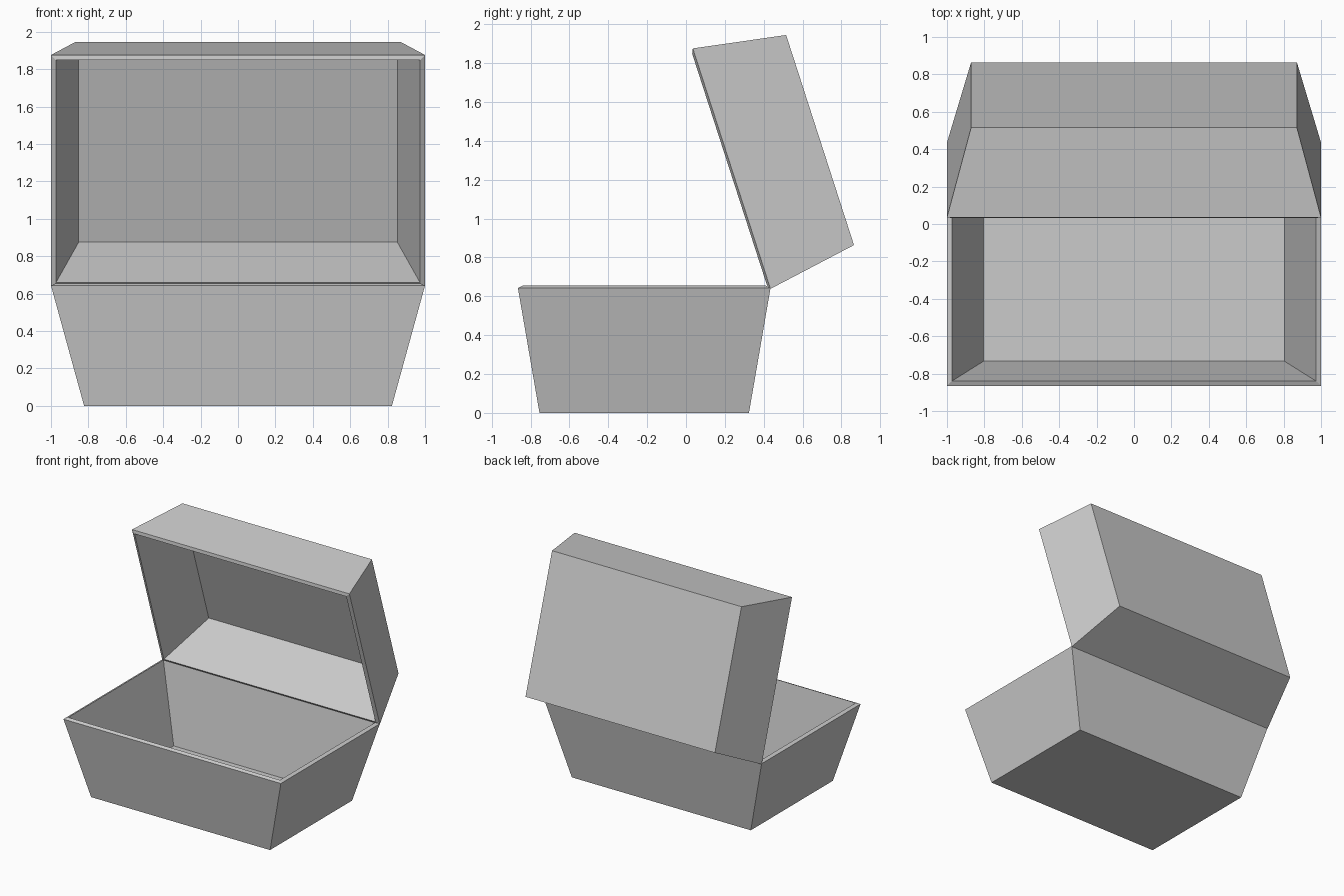
import bpy
import bmesh
from math import radians

cube = bpy.data.objects.get("Cube")
if cube:
    bpy.data.objects.remove(cube, do_unlink=True)

GREY = (0.6, 0.6, 0.6, 1.0)
grey = bpy.data.materials.new("plain grey")
grey.use_nodes = True
grey.diffuse_color = GREY
grey.node_tree.nodes["Principled BSDF"].inputs["Base Color"].default_value = GREY

RIM = (1.0, 0.65)   # half width and half depth shared by both open rims
WALL = 0.039


def tray(name, closed_end, depth, location, tilt=0):
    """Tapered open tray: rim at local z = 0, closed end at -depth."""
    bm = bmesh.new()

    def ring(half, z):
        return [bm.verts.new((sx * half[0], sy * half[1], z))
                for sx, sy in ((-1, -1), (1, -1), (1, 1), (-1, 1))]

    end, rim = ring(closed_end, -depth), ring(RIM, 0)
    bm.faces.new(end[::-1])
    for i in range(4):
        j = (i + 1) % 4
        bm.faces.new((end[i], end[j], rim[j], rim[i]))

    mesh = bpy.data.meshes.new(name)
    bm.to_mesh(mesh)
    bm.free()
    mesh.materials.append(grey)
    obj = bpy.data.objects.new(name, mesh)
    bpy.context.collection.objects.link(obj)
    obj.location = location
    obj.rotation_euler.x = radians(tilt)

    # Thicken inwards to form the inner walls and the slanted rim
    shell = obj.modifiers.new("wall thickness", "SOLIDIFY")
    shell.thickness = WALL
    shell.offset = -1
    return obj


# Box body standing on the ground
tray("box_base", (0.823, 0.539), 0.643, (0, -0.215, 0.643))

# Lid swung open about the rear rim
tray("box_lid", (0.871, 0.568), 0.478, (0, 0.235, 1.257), tilt=107.9)
